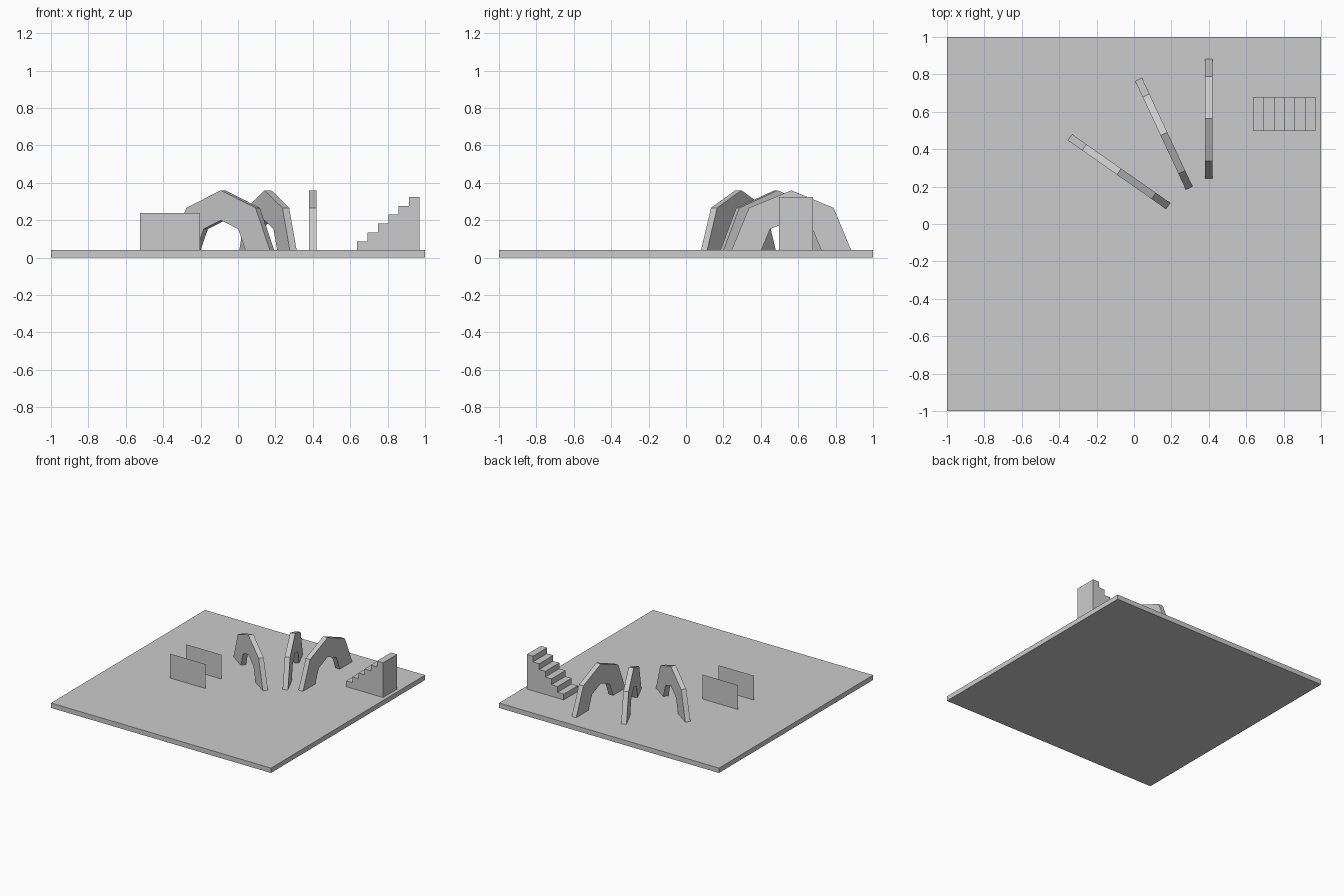
import bpy, bmesh, math
from mathutils import Matrix

if "Cube" in bpy.data.objects:
    bpy.data.objects.remove(bpy.data.objects["Cube"])

TOP = 0.04  # height of the ground slab


def make_object(name, bm, matrix=Matrix()):
    mesh = bpy.data.meshes.new(name)
    if any(len(e.link_faces) > 1 for e in bm.edges):
        bmesh.ops.recalc_face_normals(bm, faces=bm.faces)
    bm.to_mesh(mesh)
    bm.free()
    obj = bpy.data.objects.new(name, mesh)
    obj.matrix_world = matrix
    bpy.context.collection.objects.link(obj)
    return obj


def extrude_profile(name, points, depth, matrix):
    """Solid from an XZ outline, centred in depth along local Y."""
    bm = bmesh.new()
    face = bm.faces.new([bm.verts.new((x, -depth / 2, z)) for x, z in points])
    geom = bmesh.ops.extrude_face_region(bm, geom=[face])["geom"]
    verts = [g for g in geom if isinstance(g, bmesh.types.BMVert)]
    bmesh.ops.translate(bm, verts=verts, vec=(0, depth, 0))
    return make_object(name, bm, matrix)


# Ground slab
bm = bmesh.new()
bmesh.ops.create_cube(bm, size=1, matrix=Matrix.Translation((0, 0, TOP / 2))
                      @ Matrix.Diagonal((2, 2, TOP, 1)))
make_object("ground_slab", bm)

# Three half-octagon arches, fanned around
def half_ring(radius):
    return [(radius * math.cos(math.pi * i / 4), radius * math.sin(math.pi * i / 4))
            for i in range(5)]

arch_outline = half_ring(0.32) + half_ring(0.16)[::-1]
for i, (x, y, angle) in enumerate([(-0.08, 0.28, -35), (0.16, 0.482, -65), (0.4, 0.563, -90)]):
    place = Matrix.Translation((x, y, TOP)) @ Matrix.Rotation(math.radians(angle), 4, 'Z')
    extrude_profile(f"arch_{i + 1}", arch_outline, 0.04, place)

# Staircase rising towards +x
steps, run, rise = 6, 0.0558, 0.0475
stair_outline = [(0, 0)]
for i in range(steps):
    stair_outline += [(i * run, (i + 1) * rise), ((i + 1) * run, (i + 1) * rise)]
stair_outline.append((steps * run, 0))
extrude_profile("staircase", stair_outline, 0.182, Matrix.Translation((0.636, 0.588, TOP)))

# Two paper-thin upright wall panels
for name, y in (("front_wall_panel", -0.131), ("back_wall_panel", 0.073)):
    bm = bmesh.new()
    bm.faces.new([bm.verts.new((x, y, z)) for x, z in
                  ((-0.525, TOP), (-0.203, TOP), (-0.203, 0.24), (-0.525, 0.24))])
    make_object(name, bm)
